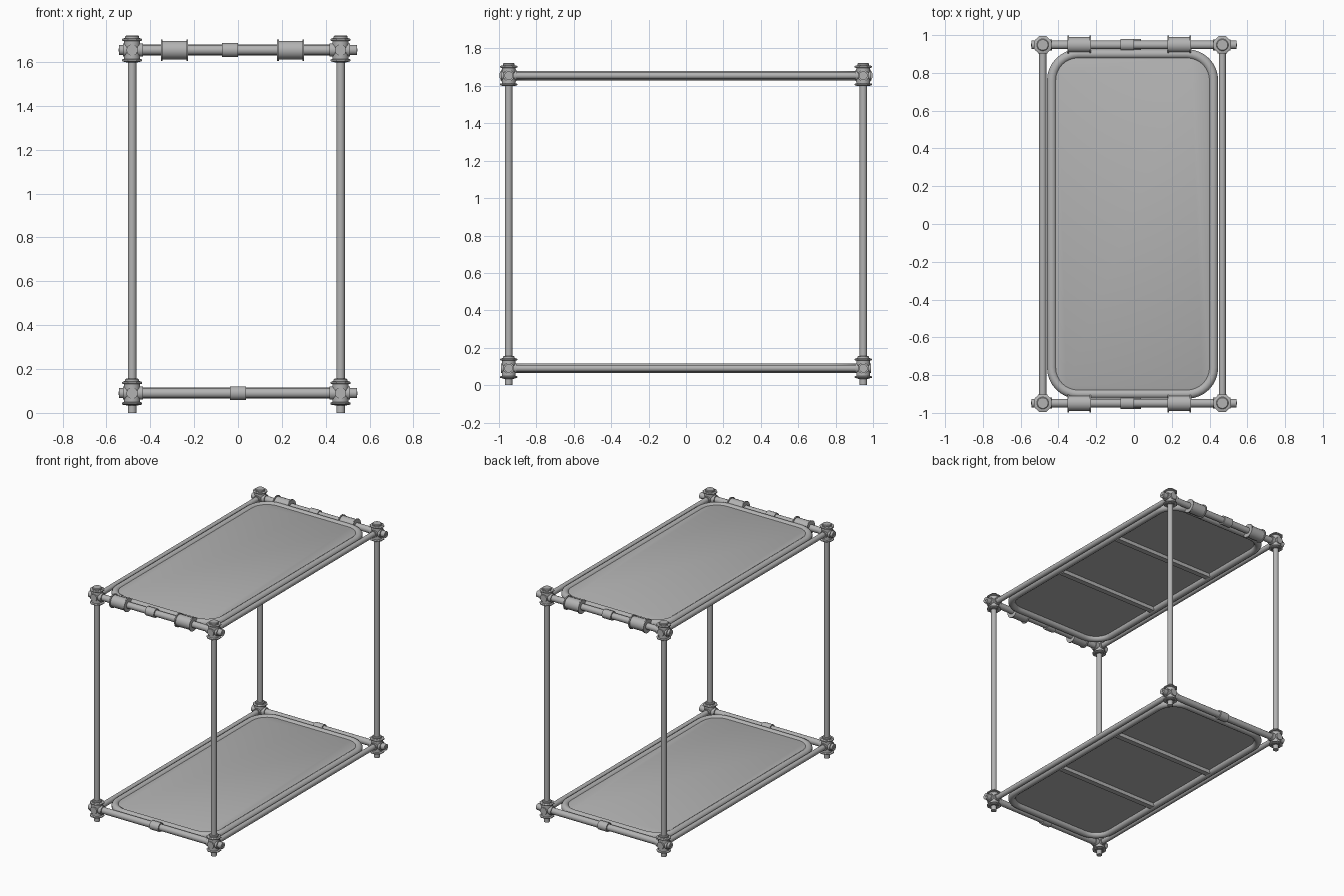
import bpy, bmesh
from math import sin, cos, pi
from mathutils import Vector

cube = bpy.data.objects.get("Cube")
if cube:
    bpy.data.objects.remove(cube, do_unlink=True)

steel = bpy.data.materials.new("brushed grey")
steel.use_nodes = True
GREY = (0.45, 0.45, 0.45, 1)
steel.diffuse_color = GREY
steel.node_tree.nodes["Principled BSDF"].inputs["Base Color"].default_value = GREY

LEFT, RIGHT, END = 0.468, -0.483, 0.948
LOW, HIGH = 0.09, 1.655
MID = (LEFT + RIGHT) / 2


def finish(name, bm):
    bmesh.ops.recalc_face_normals(bm, faces=bm.faces)
    mesh = bpy.data.meshes.new(name)
    bm.to_mesh(mesh)
    bm.free()
    mesh.materials.append(steel)
    obj = bpy.data.objects.new(name, mesh)
    bpy.context.collection.objects.link(obj)
    bpy.ops.object.select_all(action='DESELECT')
    obj.select_set(True)
    bpy.context.view_layer.objects.active = obj
    bpy.ops.object.shade_smooth_by_angle(angle=pi / 5)
    return obj


def loft(bm, rings, closed=False):
    """Skin a list of equal point rings; cap the ends unless closed."""
    rows = [[bm.verts.new(p) for p in ring] for ring in rings]
    n = len(rows[0])
    pairs = list(zip(rows, rows[1:])) + ([(rows[-1], rows[0])] if closed else [])
    for a, b in pairs:
        for i in range(n):
            j = (i + 1) % n
            bm.faces.new((a[i], a[j], b[j], b[i]))
    if not closed:
        bm.faces.new(rows[0])
        bm.faces.new(rows[-1])


def turned(bm, centre, axis, profile, sides=16):
    """Turn (distance, radius) steps around an axis."""
    direction = Vector(axis)
    rot = direction.to_track_quat('Z', 'Y')
    rings = []
    for d, r in profile:
        rings.append([Vector(centre) + rot @ Vector(
            (r * cos(2 * pi * (i + 0.5) / sides), r * sin(2 * pi * (i + 0.5) / sides), d))
            for i in range(sides)])
    loft(bm, rings)


def pipe(name, start, end, radius=0.02):
    bm = bmesh.new()
    axis = Vector(end) - Vector(start)
    turned(bm, start, axis, [(0, radius), (axis.length, radius)])
    finish(name, bm)


def outline(hx, hy, r, z, steps=8):
    pts = []
    for k, (sx, sy) in enumerate(((1, 1), (-1, 1), (-1, -1), (1, -1))):
        for i in range(steps + 1):
            a = (k + i / steps) * pi / 2
            pts.append((MID + sx * (hx - r) + r * cos(a), sy * (hy - r) + r * sin(a), z))
    return pts


def corner_fitting(name, x, y, z, top):
    bm = bmesh.new()
    # vertical socket body
    turned(bm, (x, y, z), (0, 0, 1), [(-0.055, 0.028), (-0.055, 0.037), (0.055, 0.037), (0.055, 0.028)])
    # eight-sided flanges and end collars
    for d in (-0.047, 0.047):
        turned(bm, (x, y, z + d), (0, 0, 1),
               [(-0.006, 0.044), (-0.003, 0.05), (0.003, 0.05), (0.006, 0.044)], 8)
    collar = [(0.05, 0.032), (0.062, 0.032), (0.066, 0.028)]
    turned(bm, (x, y, z), (0, 0, 1), collar)
    turned(bm, (x, y, z), (0, 0, -1), [(d - 0.01, r) for d, r in collar])
    # side sockets for both rails
    turned(bm, (x, y, z), (1 if x < 0 else -1, 0, 0), [(-0.042, 0.03), (0.05, 0.03)])
    turned(bm, (x, y, z), (0, -1 if y > 0 else 1, 0), [(-0.042, 0.026), (0.045, 0.026)])
    finish(name, bm)


# upright posts
for sx, x in (("left", LEFT), ("right", RIGHT)):
    for sy, y in (("front", -END), ("back", END)):
        pipe(f"{sy}_{sx}_post", (x, y, 0), (x, y, HIGH + 0.05))
        for level, z in (("lower", LOW), ("upper", HIGH)):
            corner_fitting(f"{level}_{sy}_{sx}_fitting", x, y, z, level == "upper")

for level, z in (("lower", LOW), ("upper", HIGH)):
    # long side rails
    for side, x in (("left", LEFT), ("right", RIGHT)):
        pipe(f"{level}_{side}_rail", (x, -END, z), (x, END, z), 0.019)

    for end, y in (("front", -END), ("back", END)):
        # end rails with screw heads
        pipe(f"{level}_{end}_rail", (-0.542, y, z), (0.542, y, z), 0.023)
        pipe(f"{level}_{end}_rail_screws", (-0.545, y, z), (0.545, y, z), 0.008)
        # centre sleeve
        sleeve_x = 0 if level == "lower" else -0.036
        pipe(f"{level}_{end}_sleeve", (sleeve_x - 0.036, y, z), (sleeve_x + 0.036, y, z), 0.032)
        # flanged clamps on the upper end rails
        if level == "upper":
            for side, x in (("right", -0.29), ("left", 0.24)):
                bm = bmesh.new()
                half = [(0.062, 0.03), (0.062, 0.05), (0.054, 0.05), (0.054, 0.043)]
                turned(bm, (x, y, z), (1, 0, 0),
                       [(-d, r) for d, r in half] + half[::-1])
                finish(f"{end}_{side}_clamp", bm)

    # rounded tray rim
    bm = bmesh.new()
    rings = []
    for i in range(12):
        a = 2 * pi * (i + 0.5) / 12
        grow = 0.026 * cos(a)
        rings.append(outline(0.428 + grow, 0.9 + grow, 0.14 + grow, z + 0.026 * sin(a)))
    loft(bm, rings, closed=True)
    finish(f"{level}_tray_rim", bm)

    # tray panel with a small raised border
    bm = bmesh.new()
    loft(bm, [outline(0.412, 0.884, 0.124, z + 0.002),
              outline(0.412, 0.884, 0.124, z + 0.012),
              outline(0.402, 0.874, 0.114, z + 0.016)])
    finish(f"{level}_tray_panel", bm)

    # cross braces under the panel
    for place, y in (("front", -0.3), ("back", 0.3)):
        bm = bmesh.new()
        bmesh.ops.create_cube(bm, size=1)
        for v in bm.verts:
            v.co = (MID + v.co.x * 0.82, y + v.co.y * 0.04, z - 0.01 + v.co.z * 0.03)
        finish(f"{level}_{place}_brace", bm)
